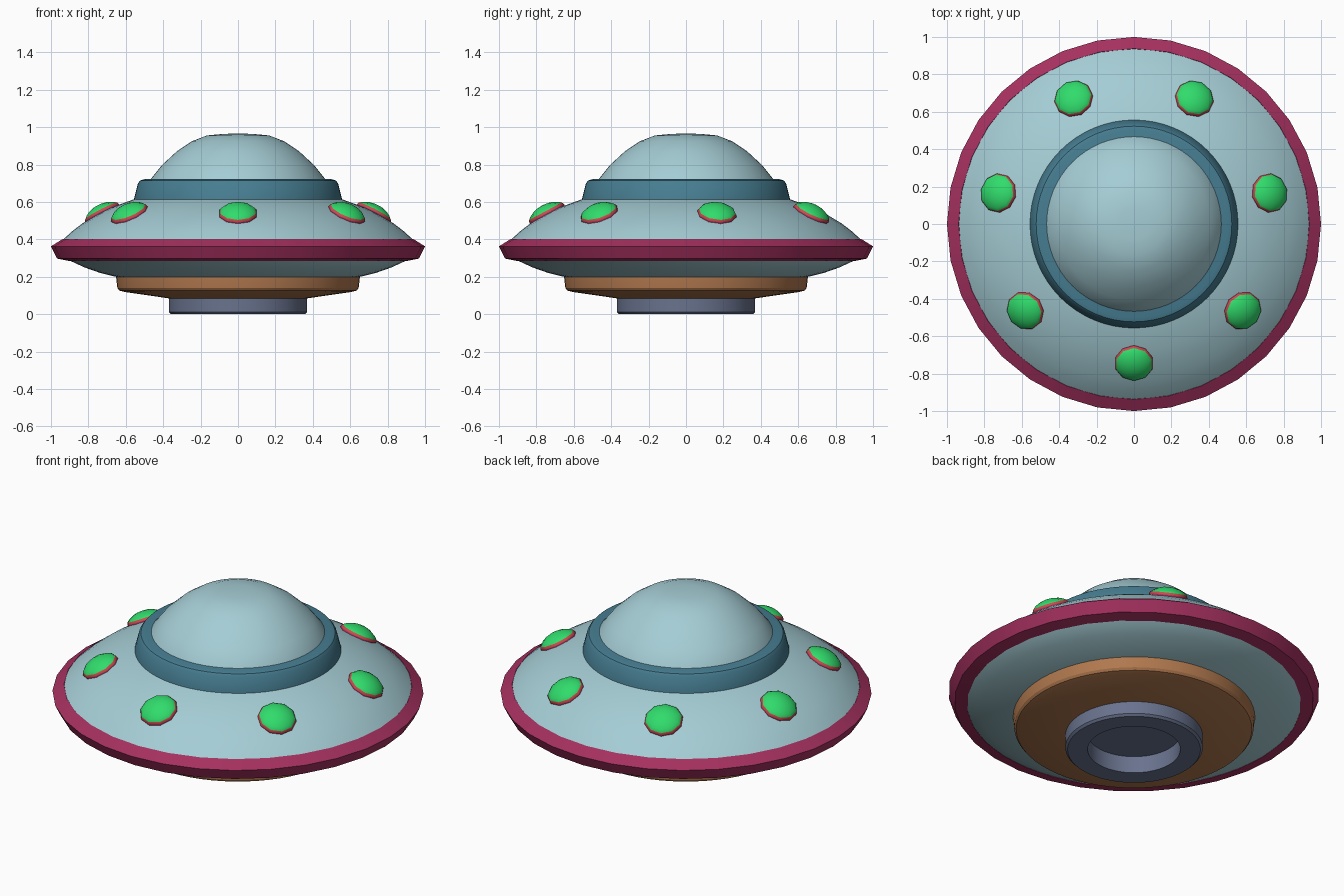
import bpy, bmesh, math
from mathutils import Matrix

if "Cube" in bpy.data.objects:
    bpy.data.objects.remove(bpy.data.objects["Cube"])


def material(name, rgb):
    m = bpy.data.materials.new(name)
    m.diffuse_color = (*rgb, 1)
    m.use_nodes = True
    m.node_tree.nodes["Principled BSDF"].inputs["Base Color"].default_value = m.diffuse_color
    return m


PALE = material("pale_blue", (0.376, 0.61, 0.665))
TEAL = material("teal", (0.061, 0.205, 0.283))
CRIMSON = material("crimson", (0.376, 0.03, 0.114))
BROWN = material("brown", (0.434, 0.188, 0.076))
STEEL = material("steel_blue", (0.141, 0.171, 0.27))
GREEN = material("green", (0.03, 0.716, 0.15))
RED = material("red", (0.61, 0.07, 0.07))


def lathe(name, profile, sides, mats, bands=None, angle=30, phase=0.0):
    """Spin (radius, z) points about z; bands gives a material index per profile span."""
    bm = bmesh.new()
    rings = []
    for r, z in profile:
        if r == 0:
            rings.append([bm.verts.new((0, 0, z))] * sides)
        else:
            rings.append([bm.verts.new((r * math.cos(a), r * math.sin(a), z))
                          for a in (phase + 2 * math.pi * i / sides for i in range(sides))])
    for k in range(len(rings) - 1):
        lo, hi = rings[k], rings[k + 1]
        for i in range(sides):
            j = (i + 1) % sides
            f = bm.faces.new(list(dict.fromkeys((lo[i], lo[j], hi[j], hi[i]))))
            f.material_index = bands[k] if bands else 0
    bmesh.ops.recalc_face_normals(bm, faces=bm.faces)
    me = bpy.data.meshes.new(name)
    bm.to_mesh(me)
    bm.free()
    for m in mats:
        me.materials.append(m)
    ob = bpy.data.objects.new(name, me)
    bpy.context.collection.objects.link(ob)
    bpy.ops.object.select_all(action='DESELECT')
    ob.select_set(True)
    bpy.context.view_layer.objects.active = ob
    bpy.ops.object.shade_smooth_by_angle(angle=math.radians(angle))
    return ob


# Saucer body: curved underside and upper shell in one closed skin
lathe("saucer_body", [(0, 0.19), (0.60, 0.19), (0.66, 0.202), (0.74, 0.222), (0.82, 0.25),
                      (0.90, 0.287), (0.95, 0.33), (0.95, 0.385), (0.935, 0.40), (0.885, 0.445),
                      (0.83, 0.487), (0.755, 0.532), (0.68, 0.57), (0.55, 0.617), (0.45, 0.64),
                      (0, 0.64)], 64, [PALE])

# Rim around the widest part, with fewer sides
lathe("rim", [(0.90, 0.31), (0.90, 0.284), (0.968, 0.298), (1.0, 0.363), (0.938, 0.402),
              (0.92, 0.38), (0.90, 0.31)], 32, [CRIMSON])

# Collar and cabin dome
lathe("dome_collar", [(0, 0.60), (0.558, 0.60), (0.556, 0.617), (0.535, 0.70), (0.523, 0.715),
                      (0.50, 0.722), (0, 0.722)], 64, [TEAL])
lathe("cabin_dome", [(0, 0.70), (0.475, 0.70), (0.467, 0.722), (0.406, 0.798), (0.326, 0.872),
                     (0.246, 0.925), (0.166, 0.956), (0.083, 0.964), (0, 0.967)], 64, [PALE], angle=40)

# Lower hull and hollow thruster
lathe("lower_hull", [(0, 0.22), (0.652, 0.22), (0.652, 0.20), (0.645, 0.14), (0.635, 0.127),
                     (0.605, 0.119), (0.37, 0.085), (0.33, 0.085), (0.30, 0.11), (0, 0.12)],
      64, [BROWN])
lathe("thruster", [(0.355, 0.11), (0.37, 0.10), (0.37, 0.012), (0.358, 0.0), (0.25, 0.0),
                   (0.25, 0.10), (0, 0.10)], 64, [STEEL])

# Seven domed lights, tilted to lie on the upper shell
for k in range(7):
    light = lathe(f"light_{k + 1}",
                  [(0, -0.05), (0.105, -0.05), (0.105, -0.010), (0.099, 0.002), (0.085, 0.014),
                   (0.060, 0.027), (0.032, 0.035), (0, 0.038)],
                  10, [CRIMSON, RED, GREEN], [0, 0, 1, 2, 2, 2, 2], angle=40, phase=math.pi / 10)
    light.matrix_world = (Matrix.Rotation(2 * math.pi * k / 7, 4, 'Z')
                          @ Matrix.Translation((0, -0.75, 0.549))
                          @ Matrix.Rotation(math.radians(28), 4, 'X'))
